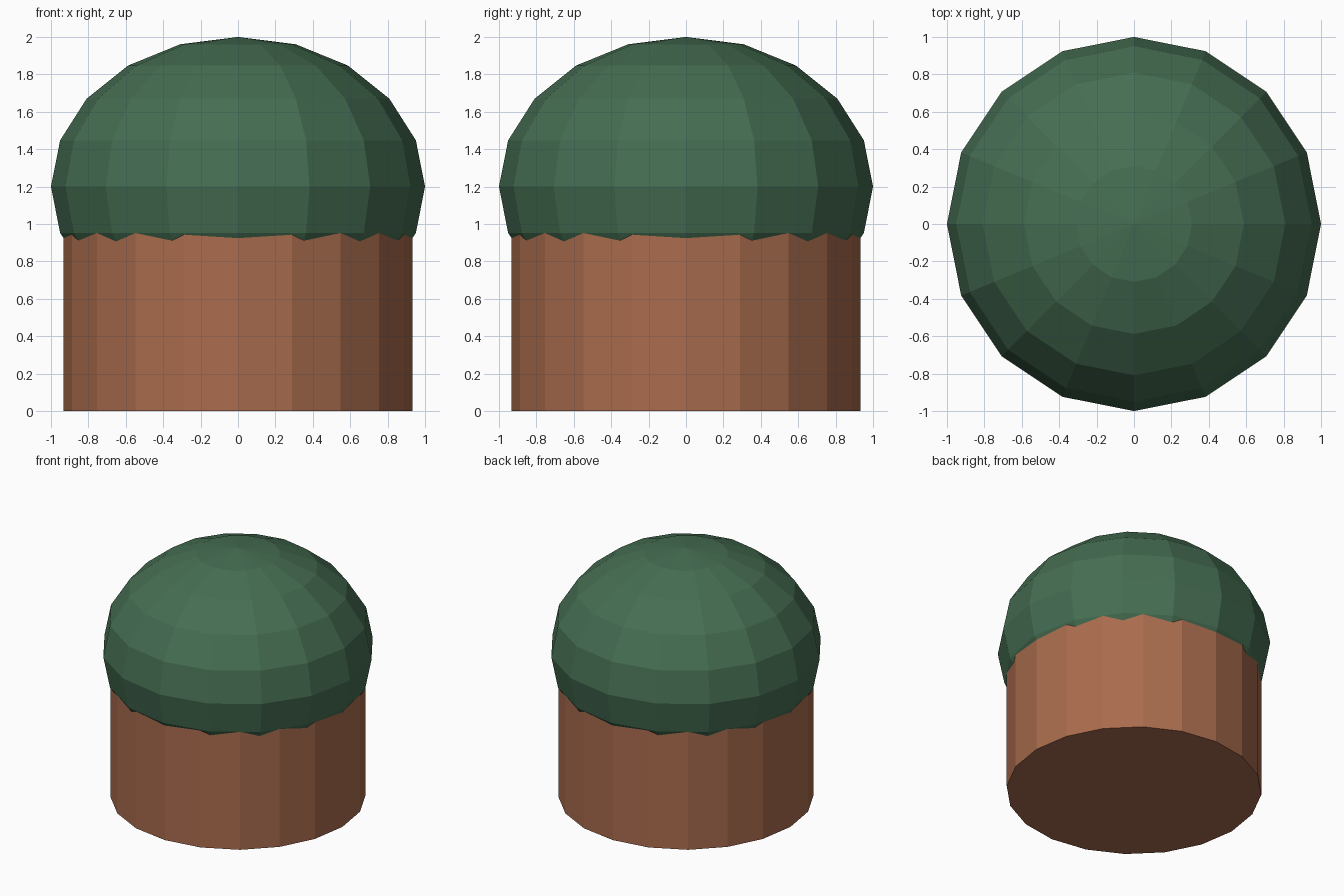
import bpy

if "Cube" in bpy.data.objects:
    bpy.data.objects.remove(bpy.data.objects["Cube"])


def paint(obj, name, color):
    mat = bpy.data.materials.new(name)
    mat.diffuse_color = (*color, 1.0)
    mat.use_nodes = True
    mat.node_tree.nodes["Principled BSDF"].inputs["Base Color"].default_value = mat.diffuse_color
    obj.data.materials.append(mat)


# Trunk: 20-sided closed cylinder reaching up to the middle of the foliage
TRUNK_HEIGHT = 1.2
bpy.ops.mesh.primitive_cylinder_add(vertices=20, radius=0.933, depth=TRUNK_HEIGHT,
                                    location=(0, 0, TRUNK_HEIGHT / 2))
trunk = bpy.context.object
trunk.name = "trunk"
paint(trunk, "bark_brown", (0.40, 0.15, 0.075))

# Foliage: flat-shaded, slightly squashed low-poly ball
bpy.ops.mesh.primitive_uv_sphere_add(segments=16, ring_count=10, radius=1.0,
                                     location=(0, 0, TRUNK_HEIGHT))
foliage = bpy.context.object
foliage.name = "foliage"
foliage.scale.z = 0.8
bpy.ops.object.transform_apply(location=False, rotation=False, scale=True)
paint(foliage, "leaf_green", (0.06, 0.155, 0.085))
